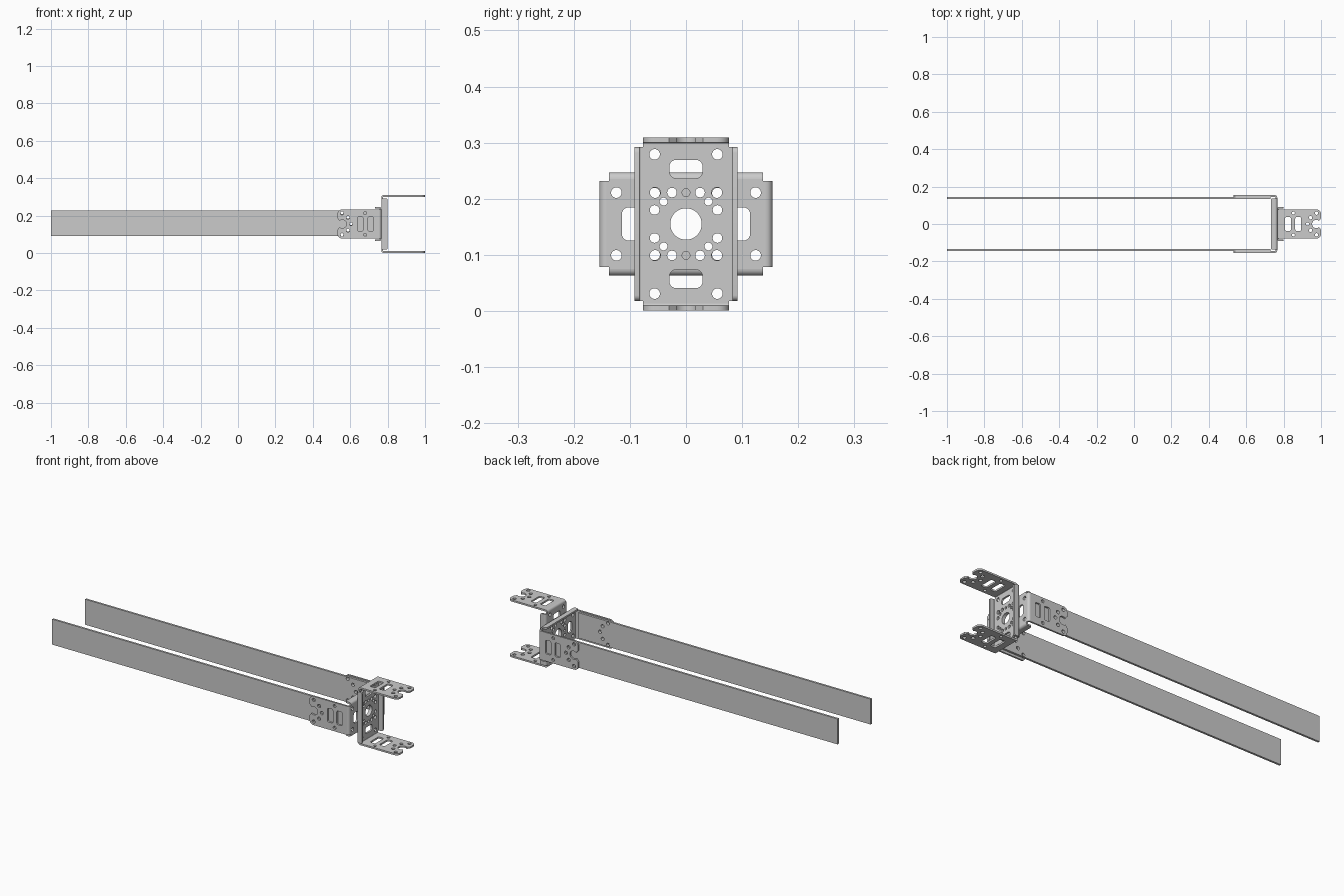
import bpy, bmesh
from math import cos, sin, radians, tau
from mathutils import Matrix, Vector

if "Cube" in bpy.data.objects:
    bpy.data.objects.remove(bpy.data.objects["Cube"])

T, R = 0.009, 0.012            # sheet thickness, outer bend radius
HALF, ARM_W, LENGTH = 0.154, 0.077, 0.234
FL_V, FL_U, FL_D = 0.092, 0.137, 0.034
JOINT_X, MID_Z = 0.766, 0.155
SIGNS = (1, -1)


def arc(cx, cy, r, a0, a1, n):
    return [(cx + r * cos(radians(a0 + (a1 - a0) * i / n)),
             cy + r * sin(radians(a0 + (a1 - a0) * i / n))) for i in range(n + 1)]


def circle(cx, cy, r, n=24):
    return [(cx + r * cos(tau * i / n), cy + r * sin(tau * i / n)) for i in range(n)]


def slot(cx, cy, w, h, r):
    pts = []
    for sx, sy, a in ((1, 1, 0), (-1, 1, 90), (-1, -1, 180), (1, -1, 270)):
        pts += arc(cx + sx * (w / 2 - r), cy + sy * (h / 2 - r), r, a, a + 90, 5)
    return pts


def frame(x, y, z, origin):
    m = Matrix((x, y, z)).transposed().to_4x4()
    m.translation = Vector(origin)
    return m


def plate(bm, loops, thick, matrix):
    """Fill outline minus holes, thicken, and add to bm."""
    cu = bpy.data.curves.new("profile", 'CURVE')
    cu.dimensions, cu.fill_mode, cu.extrude = '2D', 'BOTH', thick / 2
    for pts in loops:
        sp = cu.splines.new('POLY')
        sp.points.add(len(pts) - 1)
        for p, (x, y) in zip(sp.points, pts):
            p.co = (x, y, 0, 1)
        sp.use_cyclic_u = True
    ob = bpy.data.objects.new("profile", cu)
    bpy.context.collection.objects.link(ob)
    dg = bpy.context.evaluated_depsgraph_get()
    me = bpy.data.meshes.new_from_object(ob.evaluated_get(dg))
    part = bmesh.new()
    part.from_mesh(me)
    bmesh.ops.remove_doubles(part, verts=part.verts, dist=1e-5)
    bmesh.ops.recalc_face_normals(part, faces=part.faces)
    part.transform(matrix)
    part.to_mesh(me)
    part.free()
    bm.from_mesh(me)
    bpy.data.objects.remove(ob)
    bpy.data.curves.remove(cu)
    bpy.data.meshes.remove(me)


def finish(bm, name, matrix):
    bm.transform(matrix)
    me = bpy.data.meshes.new(name)
    bm.to_mesh(me)
    bm.free()
    ob = bpy.data.objects.new(name, me)
    bpy.context.collection.objects.link(ob)
    bpy.ops.object.select_all(action='DESELECT')
    ob.select_set(True)
    bpy.context.view_layer.objects.active = ob
    bpy.ops.object.shade_smooth_by_angle(angle=radians(30))


def quarter(s, edge):
    pts = arc(edge - R, R, R, -90, 0, 6) + arc(edge - R, R, R - T, 0, -90, 6)
    return [(s * x, y) for x, y in pts]


# mounting holes shared by the arms and slats: (depth, sideways, radius)
MOUNT = [(0.162, 0, 0.009)] + [h for s in SIGNS for h in
         ((0.178, s * 0.034, 0.009), (0.21, s * 0.058, 0.009))]
U, V, W = (1, 0, 0), (0, 1, 0), (0, 0, 1)


def bracket(name, matrix):
    bm = bmesh.new()
    # web plate with centre bore, hole pattern and two slots
    a, b, c = HALF - R, FL_V - R, FL_U
    web = [(a, -ARM_W), (a, ARM_W), (c, ARM_W), (c, b), (-c, b), (-c, ARM_W),
           (-a, ARM_W), (-a, -ARM_W), (-c, -ARM_W), (-c, -b), (c, -b), (c, -ARM_W)]
    holes = [circle(0, 0, 0.028, 40)]
    for su in SIGNS:
        holes.append(slot(su * 0.098, 0, 0.033, 0.059, 0.012))
        holes.append(circle(su * 0.056, 0, 0.007))
        for sv in SIGNS:
            for u, v, r in ((0.056, 0.055, 0.0095), (0.124, 0.056, 0.0095),
                            (0.056, 0.025, 0.0085), (0.025, 0.056, 0.0085),
                            (0.04, 0.04, 0.007)):
                holes.append(circle(su * u, sv * v, r))
    plate(bm, [web] + holes, T, frame(U, V, W, (0, 0, T / 2)))

    # arm outline with forked end
    notch = arc(0.208, 0, 0.022, -50, -310, 20)
    arm = ([(R, -ARM_W)] + arc(LENGTH - 0.022, -ARM_W + 0.022, 0.022, -90, 0, 5)
           + [(LENGTH, -0.03)] + notch + [(LENGTH, 0.03)]
           + arc(LENGTH - 0.022, ARM_W - 0.022, 0.022, 0, 90, 5) + [(R, ARM_W)])
    cuts = [circle(d, v, r) for d, v, r in MOUNT]
    cuts += [circle(0.086, s * 0.058, 0.008) for s in SIGNS]
    cuts += [slot(d, 0, 0.032, 0.074, 0.008) for d in (0.057, 0.112)]
    # stiffening flange outline
    r = 0.01
    flange = ([(-FL_U, R)] + [(FL_U, R)] + arc(FL_U - r, FL_D - r, r, 0, 90, 4)
              + arc(-FL_U + r, FL_D - r, r, 90, 180, 4))
    for s in SIGNS:
        plate(bm, [arm] + cuts, T, frame(W, (0, -1, 0), U, (s * (HALF - T / 2), 0, 0)))
        plate(bm, [quarter(s, HALF)], 2 * ARM_W, frame(U, W, (0, -1, 0), (0, 0, 0)))
        plate(bm, [flange], T, frame(U, W, (0, -1, 0), (0, s * (FL_V - T / 2), 0)))
        plate(bm, [quarter(s, FL_V)], 2 * FL_U, frame(V, W, U, (0, 0, 0)))
    finish(bm, name, matrix)


# two identical brackets back to back, turned a quarter turn
joint = (JOINT_X, 0, MID_Z)
bracket("front_bracket", frame((0, 0, 1), (0, -1, 0), (1, 0, 0), joint))
bracket("rear_bracket", frame((0, 1, 0), (0, 0, -1), (-1, 0, 0), joint))

# long flat slats bolted inside the rear bracket arms
for s, side in ((1, "left"), (-1, "right")):
    bm = bmesh.new()
    outline = [(-1, -0.068), (0.73, -0.068), (0.73, 0.068), (-1, 0.068)]
    drilled = [circle(JOINT_X - d, v, r) for d, v, r in MOUNT]
    y = s * (HALF - T - 0.0055)
    plate(bm, [outline] + drilled, 0.011, frame(U, W, (0, -1, 0), (0, y, MID_Z + 0.003)))
    finish(bm, side + "_slat", Matrix())
